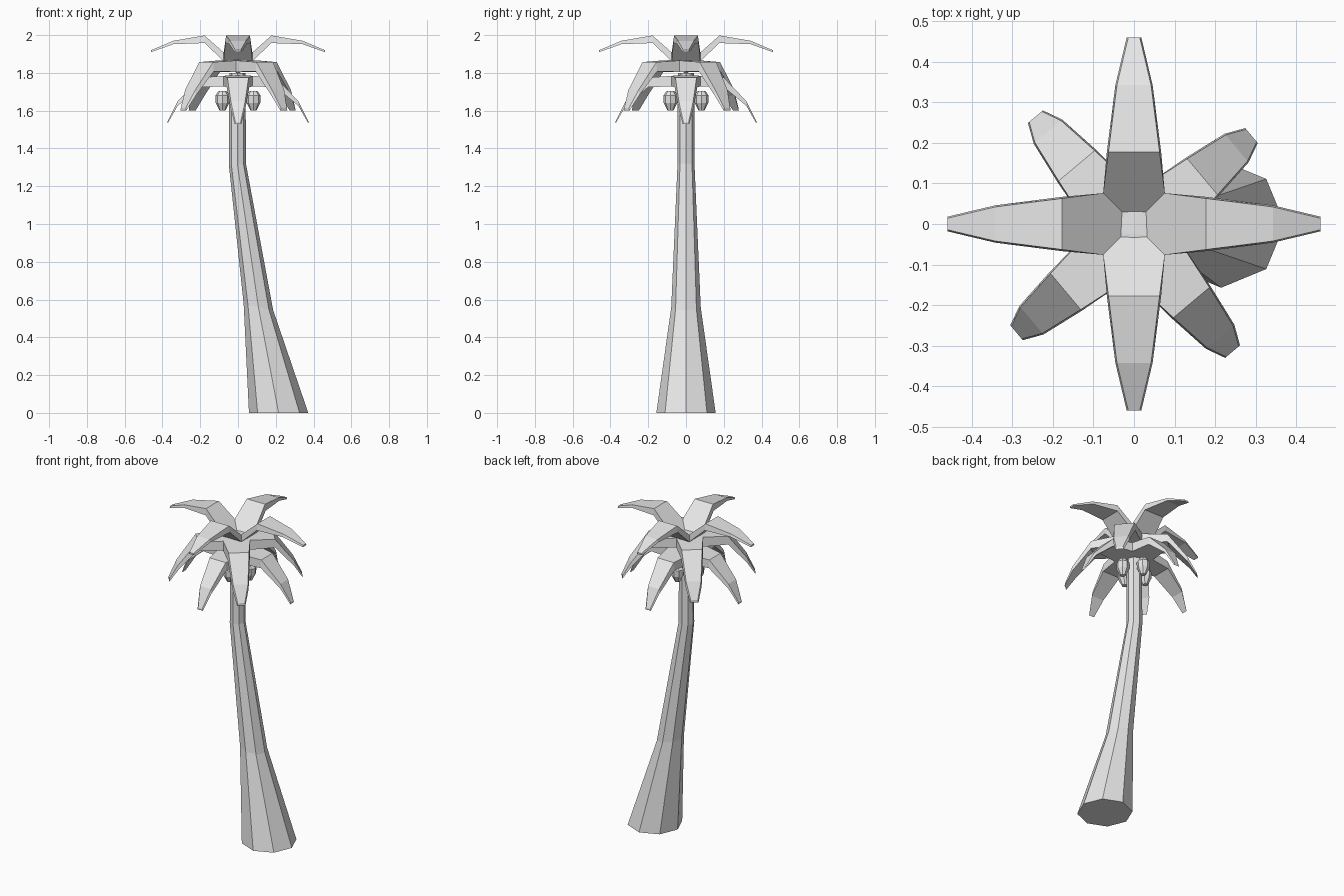
import bpy, bmesh, math
from mathutils import Matrix, Vector

cube = bpy.data.objects.get("Cube")
if cube:
    bpy.data.objects.remove(cube)

grey = bpy.data.materials.new("light_grey")
grey.use_nodes = True
grey.diffuse_color = (0.8, 0.8, 0.8, 1)
grey.node_tree.nodes["Principled BSDF"].inputs["Base Color"].default_value = (0.8, 0.8, 0.8, 1)


def finish(bm, name):
    bmesh.ops.remove_doubles(bm, verts=bm.verts, dist=0.0005)
    bmesh.ops.recalc_face_normals(bm, faces=bm.faces)
    mesh = bpy.data.meshes.new(name)
    bm.to_mesh(mesh)
    bm.free()
    mesh.materials.append(grey)
    obj = bpy.data.objects.new(name, mesh)
    bpy.context.collection.objects.link(obj)
    return obj


def stack(name, rings, sides=8):
    """Eight-sided body through rings of (x, y, z, radius, tilt)."""
    bm = bmesh.new()
    loops = []
    for x, y, z, r, tilt in rings:
        loop = []
        for i in range(sides):
            a = math.tau * i / sides
            dx = r * math.cos(a)
            loop.append(bm.verts.new((x + dx, y + r * math.sin(a), z - tilt * dx)))
        loops.append(loop)
    for low, high in zip(loops, loops[1:]):
        for i in range(sides):
            j = (i + 1) % sides
            bm.faces.new((low[i], low[j], high[j], high[i]))
    bm.faces.new(loops[0])
    bm.faces.new(loops[-1])
    return finish(bm, name)


def crown(name, centre, angle, hub, corner, spine):
    """Four joined fronds; hub = (z, thickness), spine = (r, z, half width, thickness)."""
    bm = bmesh.new()
    r1, z1, w1, t1 = spine[0]
    f = corner / r1
    zc = hub[0] + (z1 - hub[0]) * f
    tc = hub[1] + (t1 - hub[1]) * f
    sections = [(corner, zc, corner, tc)] + spine
    for k in range(4):
        turn = Matrix.Translation(Vector(centre)) @ Matrix.Rotation(math.radians(angle + 90 * k), 4, 'Z')

        def v(x, y, z):
            return bm.verts.new(turn @ Vector((x, y, z)))

        # Undersides are a little wider except at the shared corners
        top = [(v(r, -w, z), v(r, w, z)) for r, z, w, t in sections]
        low = [(v(r, -w - 0.004 * (i > 0), z - t), v(r, w + 0.004 * (i > 0), z - t))
               for i, (r, z, w, t) in enumerate(sections)]
        for side, mid in ((top, v(0, 0, hub[0])), (low, v(0, 0, hub[0] - hub[1]))):
            bm.faces.new((mid, side[0][0], side[1][0], side[1][1], side[0][1]))
            for a, b in zip(side[1:], side[2:]):
                bm.faces.new((a[0], b[0], b[1], a[1]))
        for i in range(len(sections) - 1):
            for s in (0, 1):
                bm.faces.new((top[i][s], top[i + 1][s], low[i + 1][s], low[i][s]))
        bm.faces.new((top[-1][0], top[-1][1], low[-1][1], low[-1][0]))
    return finish(bm, name)


# Leaning trunk
stack("trunk", [(0.215, 0, 0, 0.157, 0), (0.108, 0, 0.56, 0.078, 0.2),
                (-0.003, 0, 1.315, 0.045, -0.1), (-0.003, 0, 1.8, 0.043, 0)])

# Three tiers of fronds
crown("upper_fronds", (0, 0, 0), 0, (1.84, 0.05), 0.076,
      [(0.177, 1.998, 0.063, 0.04), (0.342, 1.97, 0.042, 0.018), (0.46, 1.92, 0.014, 0.01)])
crown("middle_fronds", (0, -0.025, 0), 40, (1.87, 0.065), 0.076,
      [(0.22, 1.857, 0.058, 0.05), (0.33, 1.71, 0.042, 0.03), (0.378, 1.615, 0.02, 0.015)])
crown("lower_fronds", (0, 0, 0), 0, (1.79, 0.06), 0.076,
      [(0.2, 1.775, 0.056, 0.05), (0.32, 1.65, 0.038, 0.025), (0.374, 1.54, 0.014, 0.01)])

# Nuts hanging around the trunk
for k, side in enumerate(("left", "back", "right", "front")):
    a = k * math.pi / 2
    x, y = 0.082 * math.cos(a), 0.082 * math.sin(a)
    stack("nut_" + side, [(x, y, z, r, 0) for z, r in
                          ((1.6, 0.016), (1.64, 0.036), (1.68, 0.038), (1.705, 0.02))])
